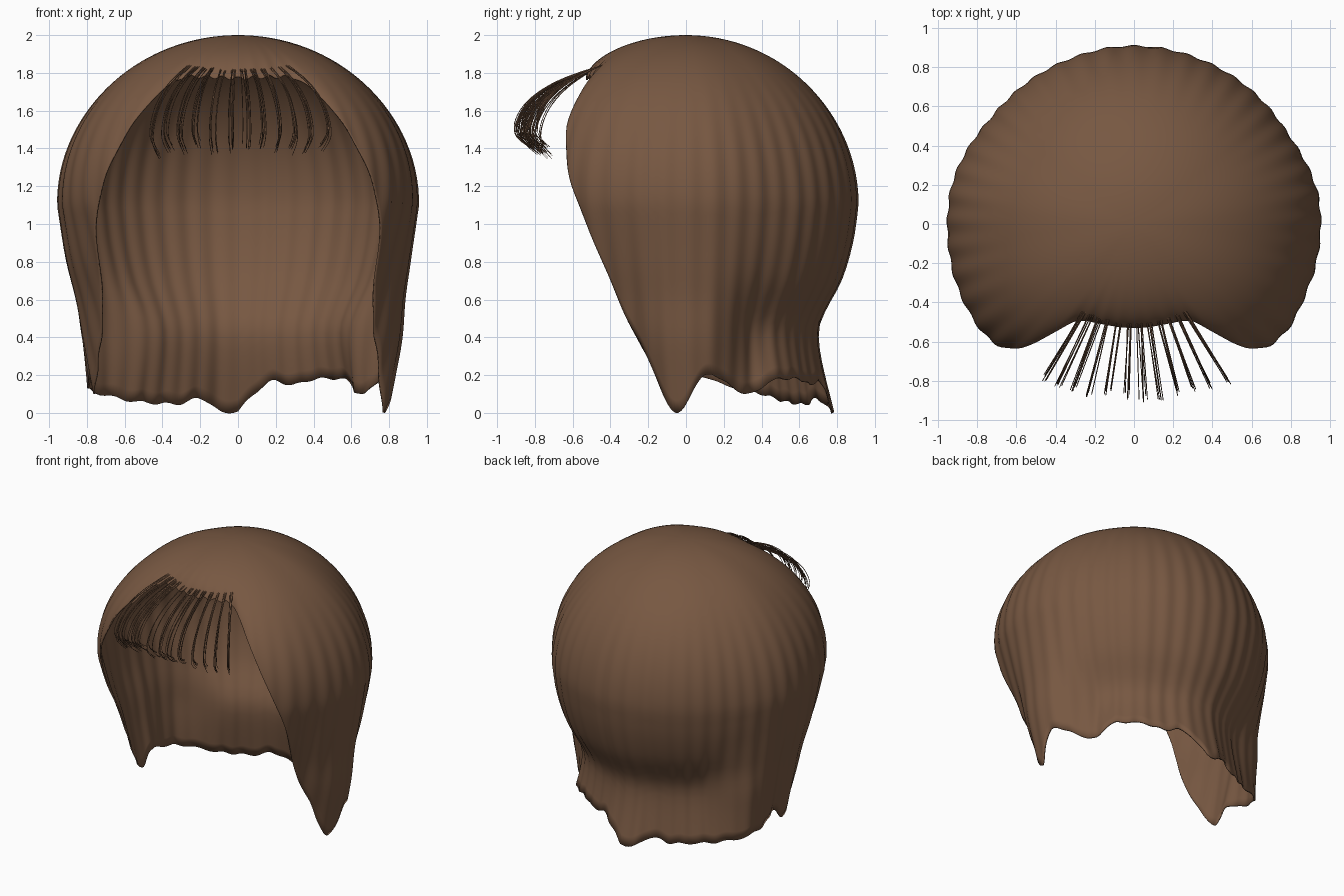
import bpy
import math
import random
from mathutils import Vector

random.seed(4)
COLUMNS, ROWS = 360, 48
WAIST = 1.1

cube = bpy.data.objects.get("Cube")
if cube:
    bpy.data.objects.remove(cube, do_unlink=True)

brown = bpy.data.materials.new("brown_hair")
brown.use_nodes = True
colour = (0.185, 0.097, 0.054, 1)
brown.diffuse_color = colour
shader = brown.node_tree.nodes["Principled BSDF"]
shader.inputs["Base Color"].default_value = colour
shader.inputs["Roughness"].default_value = 0.8


def smooth(low, high, value):
    s = min(1, max(0, (value - low) / (high - low)))
    return s * s * (3 - 2 * s)


def slope(table, i, k):
    a, b = table[max(i - 1, 0)], table[min(i + 1, len(table) - 1)]
    return (b[k] - a[k]) / (b[0] - a[0])


def lookup(table, value):
    """Smoothly interpolate the columns of a table sorted by its first column."""
    i = 0
    while i < len(table) - 2 and value > table[i + 1][0]:
        i += 1
    a, b = table[i], table[i + 1]
    width = b[0] - a[0]
    s = min(1, max(0, (value - a[0]) / width))
    result = []
    for k in range(1, len(a)):
        m, n = slope(table, i, k) * width, slope(table, i + 1, k) * width
        d = b[k] - a[k]
        result.append(a[k] + s * m + s * s * (3 * d - 2 * m - n) + s ** 3 * (m + n - 2 * d))
    return result


# Lower profiles: height, radius
side_profile = [(0, .8), (.2, .83), (.4, .86), (.6, .88), (.8, .915), (WAIST, .957)]
back_profile = [(0, .78), (.3, .71), (.45, .7), (.55, .74), (.7, .82), (.9, .88), (WAIST, .91)]

# Hem: degrees from the front, radius, height
face_edge = [(0, .53, 1.77), (20, .54, 1.78), (31, .58, 1.77), (36, .68, 1.71), (42, .85, 1.52),
             (45, .9, 1.4), (50, .94, 1.2), (55, .92, 1), (64, .8, .58), (74, .77, .31)]
left_hem = face_edge + [(86, .78, 0), (97, .83, .2), (110, .75, .13), (119, .72, .1), (127, .75, .17),
                        (146, .73, .18), (156, .725, .15), (165, .73, .17), (172, .755, .12), (180, .78, .01)]
right_hem = face_edge + [(86, .77, .1), (94, .77, .19), (104, .82, .15), (116, .85, .11), (126, .8, .08),
                         (135, .75, .06), (155, .72, .05), (164, .73, .08), (173, .78, .01), (180, .78, .01)]


def body_radius(angle, z):
    degrees = abs(math.degrees(angle))
    # The nape starts further back on the right side, low down
    late = 15 * (1 - smooth(.4, .9, z)) if angle < 0 else 0
    back = smooth(95 + late, 128 + late, degrees)
    temple = 1 + .038 * smooth(30, 52, degrees) * (1 - smooth(58, 85, degrees))
    if z > WAIST:
        dome = math.sqrt(max(0, 1 - ((z - WAIST) / (2 - WAIST)) ** 2))
        return dome * (.957 - .047 * back) * temple
    side_r = lookup(side_profile, z)[0]
    side_r += .025 * math.sin(angle) * (1 - smooth(.3, .9, z))
    back_r = lookup(back_profile, z)[0]
    return (side_r + back * (back_r - side_r)) * temple


# Fluted hair shell, built as columns running from crown to hem
verts = [(0, 0, 2)]
for c in range(COLUMNS):
    angle = 2 * math.pi * c / COLUMNS - math.pi
    degrees = abs(math.degrees(angle))
    hem_r, hem_z = lookup(left_hem if angle > 0 else right_hem, degrees)
    hem_z += .007 * math.sin(angle * 31) * smooth(95, 105, degrees)
    hem_z += .01 * math.cos(angle * 40) * smooth(35, 25, degrees)
    hem_z = max(0, hem_z)
    pull = hem_r / body_radius(angle, hem_z) - 1
    # The hairline folds in early over the forehead and late at the sides
    power = 2.7 + 1.3 * smooth(22, 36, degrees) + 2 * smooth(65, 85, degrees)
    for row in range(1, ROWS + 1):
        t = row / ROWS
        z = 2 - (2 - hem_z) * (1 - math.cos(t * math.pi / 2))
        flute = .0045 * math.cos(44 * angle + math.sin(3 * angle)) * (1 - smooth(1.3, 1.85, z))
        r = body_radius(angle, z) * (1 + pull * t ** power + flute)
        verts.append((r * math.sin(angle), -r * math.cos(angle), z))

faces = []
for c in range(COLUMNS):
    here, there = 1 + c * ROWS, 1 + (c + 1) % COLUMNS * ROWS
    faces.append((0, here, there))
    for row in range(ROWS - 1):
        faces.append((here + row, here + row + 1, there + row + 1, there + row))

mesh = bpy.data.meshes.new("hair_shell")
mesh.from_pydata(verts, [], faces)
mesh.materials.append(brown)
shell = bpy.data.objects.new("hair_shell", mesh)
bpy.context.collection.objects.link(shell)
for polygon in mesh.polygons:
    polygon.use_smooth = True
thickness = shell.modifiers.new("thickness", "SOLIDIFY")
thickness.thickness = .01
thickness.offset = -1

# Fringe: clumps of fine strands fanning out over the forehead
strand_path = [(-.03, 1.84), (.1, 1.8), (.26, 1.73), (.39, 1.63), (.45, 1.51), (.42, 1.45), (.35, 1.41)]
curve = bpy.data.curves.new("fringe", "CURVE")
curve.dimensions = "3D"
curve.bevel_depth = .003
curve.bevel_resolution = 0
curve.resolution_u = 4
curve.use_fill_caps = True
CLUMPS = 12
for clump in range(CLUMPS):
    spread = 2 * clump / (CLUMPS - 1) - 1
    length = random.uniform(.94, 1.02) * (1 - .1 * abs(spread))
    lift = random.uniform(-.02, .03) - .03 * abs(spread)
    for strand in range(6):
        side = spread * .27 + random.uniform(-.014, .014)
        heading = spread * math.radians(31) + random.uniform(-.025, .025)
        reach = length * random.uniform(.92, 1.02)
        drop = lift + random.uniform(-.025, .025)
        spline = curve.splines.new("NURBS")
        spline.points.add(len(strand_path) - 1)
        spline.use_endpoint_u = True
        spline.order_u = 3
        for i, (point, (out, z)) in enumerate(zip(spline.points, strand_path)):
            d = out * reach
            fall = drop * i / (len(strand_path) - 1)
            position = Vector((side + d * math.sin(heading), -.47 - d * math.cos(heading), z + fall))
            point.co = (*position, 1)
            point.radius = 1 - .08 * i
curve.materials.append(brown)
fringe = bpy.data.objects.new("fringe", curve)
bpy.context.collection.objects.link(fringe)
bpy.ops.object.select_all(action="DESELECT")
fringe.select_set(True)
bpy.context.view_layer.objects.active = fringe
bpy.ops.object.convert(target="MESH")
